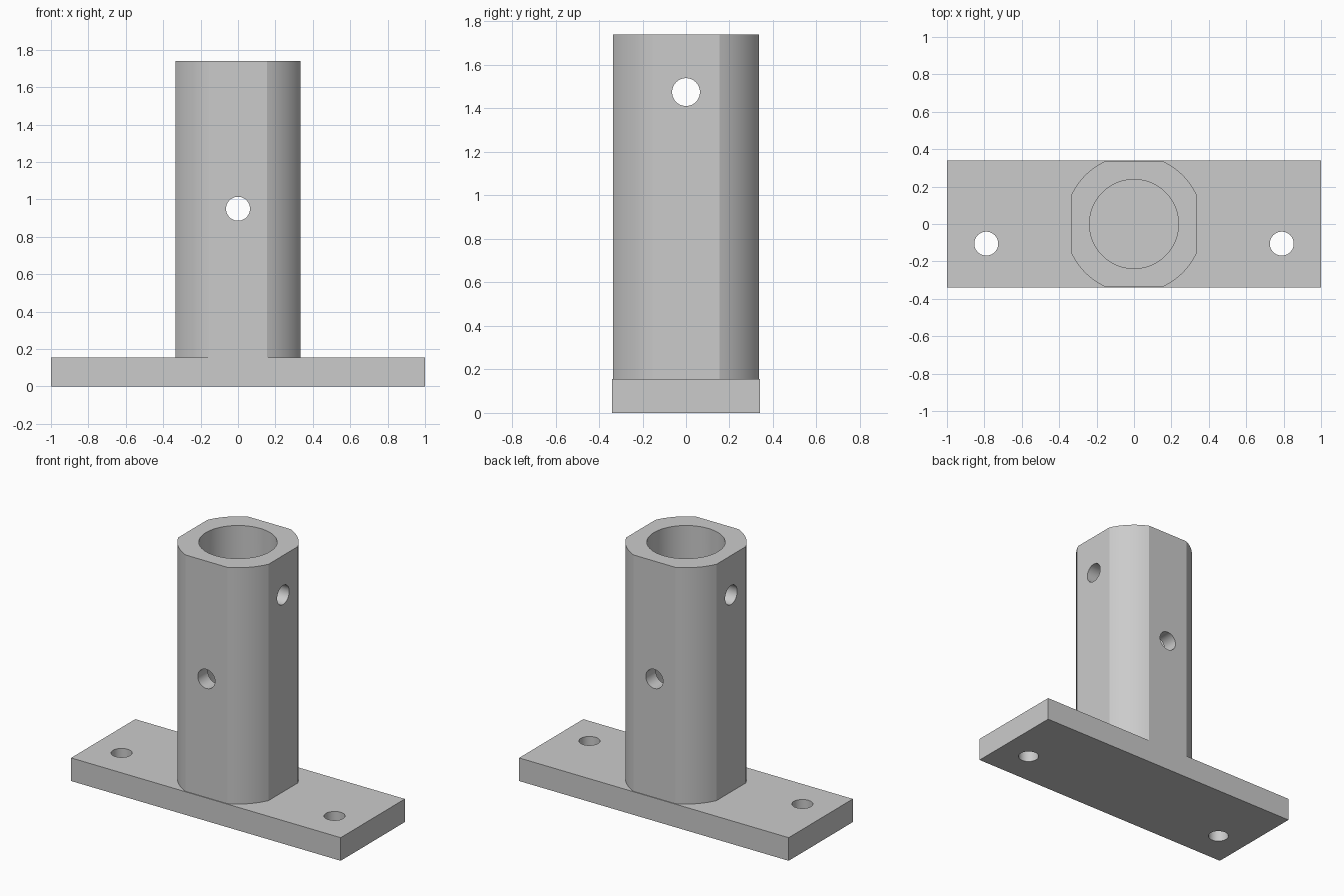
import bpy
import bmesh
from math import radians, sin, cos, atan2, hypot

cube = bpy.data.objects.get("Cube")
if cube:
    bpy.data.objects.remove(cube, do_unlink=True)

PLATE_TOP, TOTAL_HEIGHT = 0.155, 1.74
HALF_FLAT, HALF_WIDTH = 0.155, 0.335
BORE_RADIUS, HOLE_RADIUS = 0.238, 0.064

grey = bpy.data.materials.new("plain grey")
grey.use_nodes = True
colour = (0.6, 0.6, 0.6, 1)
grey.diffuse_color = colour
grey.node_tree.nodes["Principled BSDF"].inputs["Base Color"].default_value = colour


def prism(name, outline, bottom, top):
    """Extrude a flat outline upwards into a solid part."""
    bm = bmesh.new()
    face = bm.faces.new([bm.verts.new((x, y, bottom)) for x, y in outline])
    extruded = bmesh.ops.extrude_face_region(bm, geom=[face])["geom"]
    verts = [v for v in extruded if isinstance(v, bmesh.types.BMVert)]
    bmesh.ops.translate(bm, verts=verts, vec=(0, 0, top - bottom))
    bmesh.ops.recalc_face_normals(bm, faces=bm.faces)
    mesh = bpy.data.meshes.new(name)
    bm.to_mesh(mesh)
    bm.free()
    mesh.materials.append(grey)
    part = bpy.data.objects.new(name, mesh)
    bpy.context.collection.objects.link(part)
    return part


def drill(part, radius, depth, location, rotation=(0, 0, 0)):
    """Cut a round hole through a part."""
    bpy.ops.mesh.primitive_cylinder_add(vertices=64, radius=radius, depth=depth,
                                        location=location, rotation=rotation)
    cutter = bpy.context.object
    cutter.data.materials.append(grey)
    cutter.hide_render = True
    hole = part.modifiers.new("hole", 'BOOLEAN')
    hole.operation = 'DIFFERENCE'
    hole.solver = 'EXACT'
    hole.object = cutter
    select(part)
    bpy.ops.object.modifier_apply(modifier=hole.name)
    bpy.data.objects.remove(cutter, do_unlink=True)


def select(part):
    bpy.ops.object.select_all(action='DESELECT')
    part.select_set(True)
    bpy.context.view_layer.objects.active = part


# Base plate with two off-centre mounting holes
base_plate = prism("base_plate", [(-1, -0.34), (1, -0.34), (1, 0.34), (-1, 0.34)],
                   0, PLATE_TOP)
for side in (-1, 1):
    drill(base_plate, HOLE_RADIUS, 1, (side * 0.79, -0.105, 0))

# Upright socket: four flats joined by arcs about the centre
corner_radius = hypot(HALF_FLAT, HALF_WIDTH)
start = atan2(HALF_FLAT, HALF_WIDTH)
sweep = radians(90) - 2 * start
steps = 10
outline = []
for quarter in range(4):
    for i in range(steps + 1):
        angle = quarter * radians(90) + start + sweep * i / steps
        outline.append((corner_radius * cos(angle), corner_radius * sin(angle)))
socket = prism("socket", outline, PLATE_TOP, TOTAL_HEIGHT)

# Central bore and the two cross holes
drill(socket, BORE_RADIUS, 4, (0, 0, 1))
drill(socket, HOLE_RADIUS, 2, (0, 0, 0.95), (radians(90), 0, 0))
drill(socket, HOLE_RADIUS, 2, (0, 0, 1.475), (0, radians(90), 0))

for part in (base_plate, socket):
    select(part)
    bpy.ops.object.shade_smooth_by_angle(angle=radians(15))
